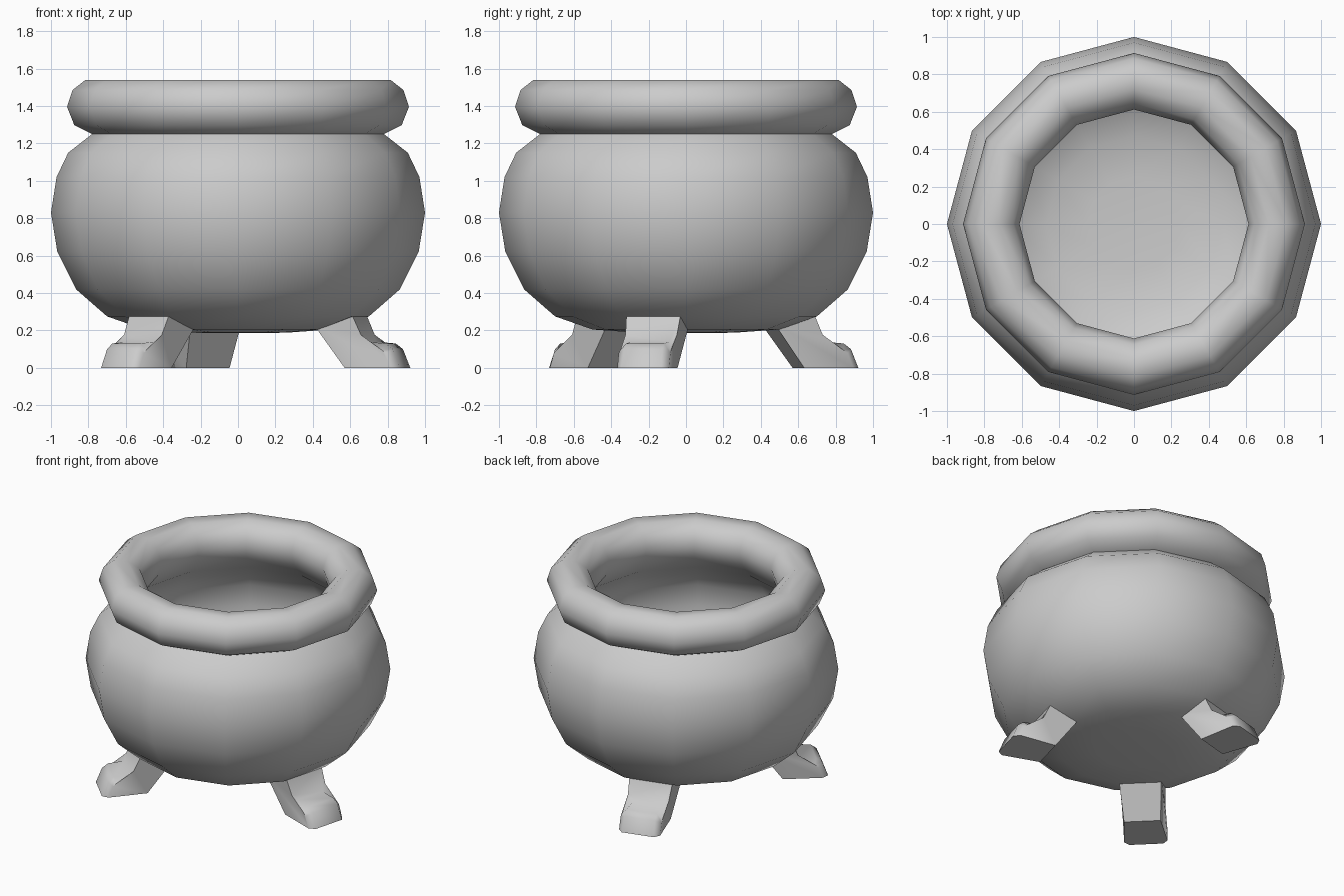
import bpy, bmesh, math
from mathutils import Matrix

if "Cube" in bpy.data.objects:
    bpy.data.objects.remove(bpy.data.objects["Cube"])

SIDES = 12


def finish(bm, name, angle):
    bmesh.ops.recalc_face_normals(bm, faces=bm.faces[:])
    mesh = bpy.data.meshes.new(name)
    bm.to_mesh(mesh)
    bm.free()
    for p in mesh.polygons:
        p.use_smooth = True
    mesh.set_sharp_from_angle(angle=math.radians(angle))
    obj = bpy.data.objects.new(name, mesh)
    bpy.context.collection.objects.link(obj)
    return obj


def lathe(name, profile):
    bm = bmesh.new()
    verts = [bm.verts.new((r, 0, z)) for r, z in profile]
    edges = [bm.edges.new(pair) for pair in zip(verts, verts[1:])]
    bmesh.ops.spin(bm, geom=verts + edges, cent=(0, 0, 0), axis=(0, 0, 1),
                   angle=math.tau, steps=SIDES, use_duplicate=False)
    bmesh.ops.remove_doubles(bm, verts=bm.verts[:], dist=0.001)
    return finish(bm, name, 65)


# Pot: outer belly, rolled rim, then the inside of the bowl
outer = [(0, 0.185), (0.26, 0.188), (0.5, 0.205), (0.70, 0.275), (0.866, 0.42),
         (0.966, 0.62), (1.0, 0.83), (0.97, 1.02), (0.908, 1.15), (0.78, 1.25)]
rim = [(0.875, 1.297), (0.914, 1.395), (0.885, 1.485), (0.815, 1.54),
       (0.72, 1.537), (0.645, 1.485), (0.612, 1.395), (0.635, 1.30)]
inner = [(0.72, 1.19), (0.84, 1.09), (0.90, 0.98), (0.92, 0.83), (0.89, 0.65),
         (0.80, 0.48), (0.65, 0.36), (0.47, 0.29), (0.25, 0.272), (0, 0.27)]
lathe("cauldron_pot", outer + rim + inner)


# Feet: side profile as (outward distance, height, half width)
FOOT = [(0.622, 0, 0.12), (0.924, 0, 0.146), (0.885, 0.10, 0.14), (0.845, 0.13, 0.14),
        (0.735, 0.14, 0.14), (0.67, 0.285, 0.15), (0.45, 0.24, 0.14)]


def foot(name, degrees):
    bm = bmesh.new()
    a = [bm.verts.new((u, -w, z)) for u, z, w in FOOT]
    b = [bm.verts.new((u, w, z)) for u, z, w in FOOT]
    bm.faces.new(a)
    bm.faces.new(b[::-1])
    n = len(FOOT)
    for i in range(n):
        j = (i + 1) % n
        bm.faces.new((a[j], a[i], b[i], b[j]))
    # Round off the upper side edges of the toe
    toe = [bm.edges.get((s[i], s[i + 1])) for s in (a, b) for i in (1, 2, 3)]
    bmesh.ops.bevel(bm, geom=toe, offset=0.035, segments=1, affect='EDGES',
                    clamp_overlap=True)
    bm.transform(Matrix.Rotation(math.radians(degrees), 4, 'Z'))
    return finish(bm, name, 50)


for label, degrees in (("right_foot", -15), ("back_foot", 105), ("front_left_foot", 225)):
    foot(label, degrees)
